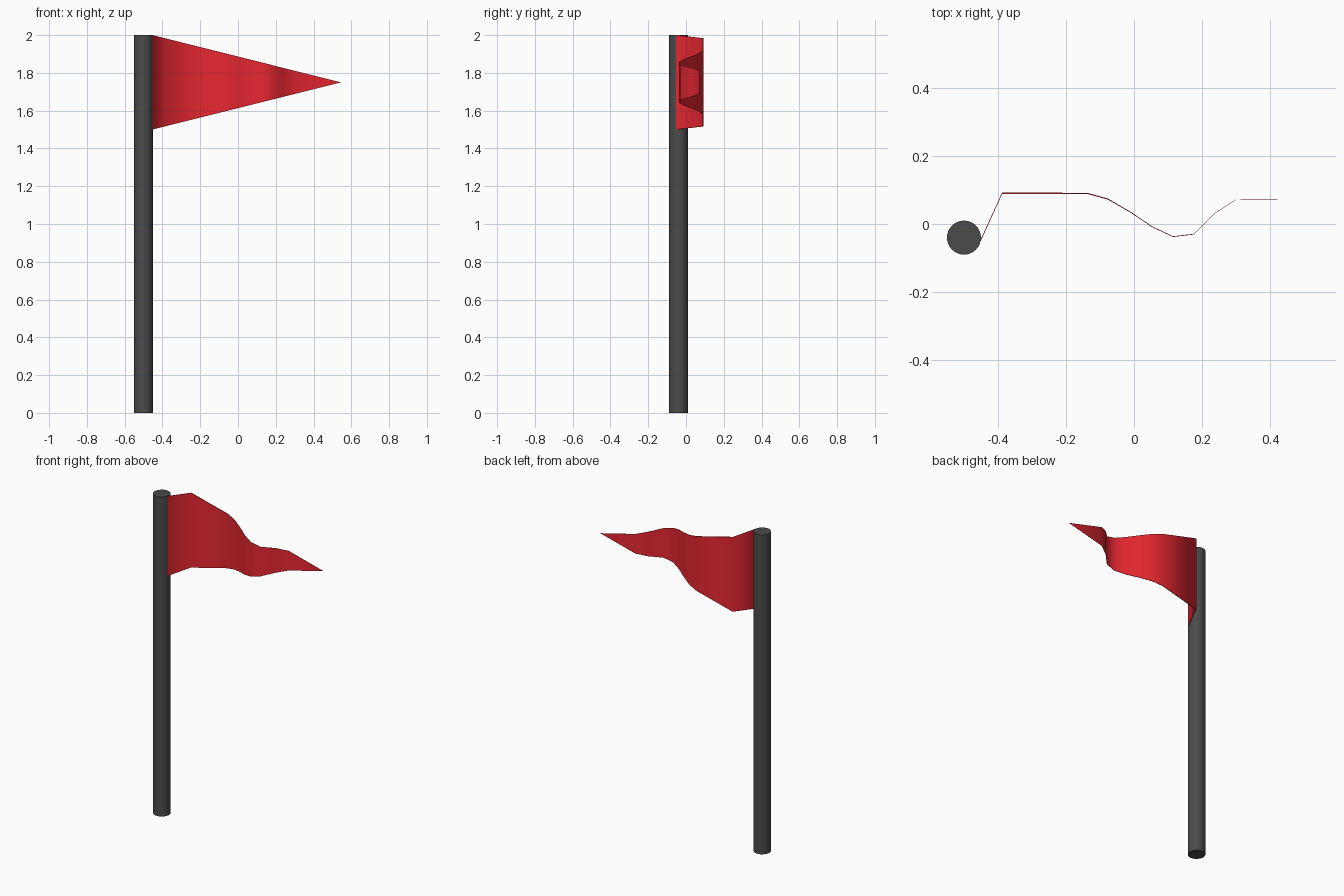
import bpy, bmesh

if "Cube" in bpy.data.objects:
    bpy.data.objects.remove(bpy.data.objects["Cube"])


def paint(obj, name, color):
    mat = bpy.data.materials.new(name)
    mat.diffuse_color = color
    mat.use_nodes = True
    mat.node_tree.nodes["Principled BSDF"].inputs["Base Color"].default_value = mat.diffuse_color
    obj.data.materials.append(mat)


def smooth(obj, angle):
    bpy.ops.object.select_all(action='DESELECT')
    obj.select_set(True)
    bpy.context.view_layer.objects.active = obj
    bpy.ops.object.shade_smooth_by_angle(angle=angle)


# Pole
bpy.ops.mesh.primitive_cylinder_add(vertices=32, radius=0.05, depth=2,
                                    end_fill_type='TRIFAN', location=(-0.5, -0.04, 1))
pole = bpy.context.object
pole.name = "pole"
paint(pole, "dark_grey", (0.07, 0.07, 0.07, 1))
smooth(pole, 0.7)

# Pennant: wavy path seen from above, tapering in height and thickness to the tip
path = [(-0.453, -0.053), (-0.388, 0.09), (-0.137, 0.09), (-0.076, 0.073),
        (-0.009, 0.034), (0.053, -0.008), (0.115, -0.037), (0.176, -0.03),
        (0.238, 0.032), (0.30, 0.072), (0.545, 0.07)]
x0, x1 = path[0][0], path[-1][0]
mid_z, half_height, half_thick = 1.75, 0.25, 0.0025

bm = bmesh.new()
rings = []
for x, y in path[:-1]:
    t = (x1 - x) / (x1 - x0)
    h, d = half_height * t, half_thick * t
    rings.append([bm.verts.new((x, y + sy * d, mid_z + sz * h))
                  for sy, sz in ((-1, -1), (1, -1), (1, 1), (-1, 1))])
for a, b in zip(rings, rings[1:]):
    for i in range(4):
        j = (i + 1) % 4
        bm.faces.new((a[i], a[j], b[j], b[i]))
tip = bm.verts.new((x1, path[-1][1], mid_z))
for i in range(4):
    bm.faces.new((rings[-1][i], rings[-1][(i + 1) % 4], tip))
bm.faces.new(rings[0])
bmesh.ops.recalc_face_normals(bm, faces=bm.faces)
mesh = bpy.data.meshes.new("pennant")
bm.to_mesh(mesh)
bm.free()
pennant = bpy.data.objects.new("pennant", mesh)
bpy.context.collection.objects.link(pennant)
paint(pennant, "red", (0.8, 0.02, 0.03, 1))
smooth(pennant, 1.3)
